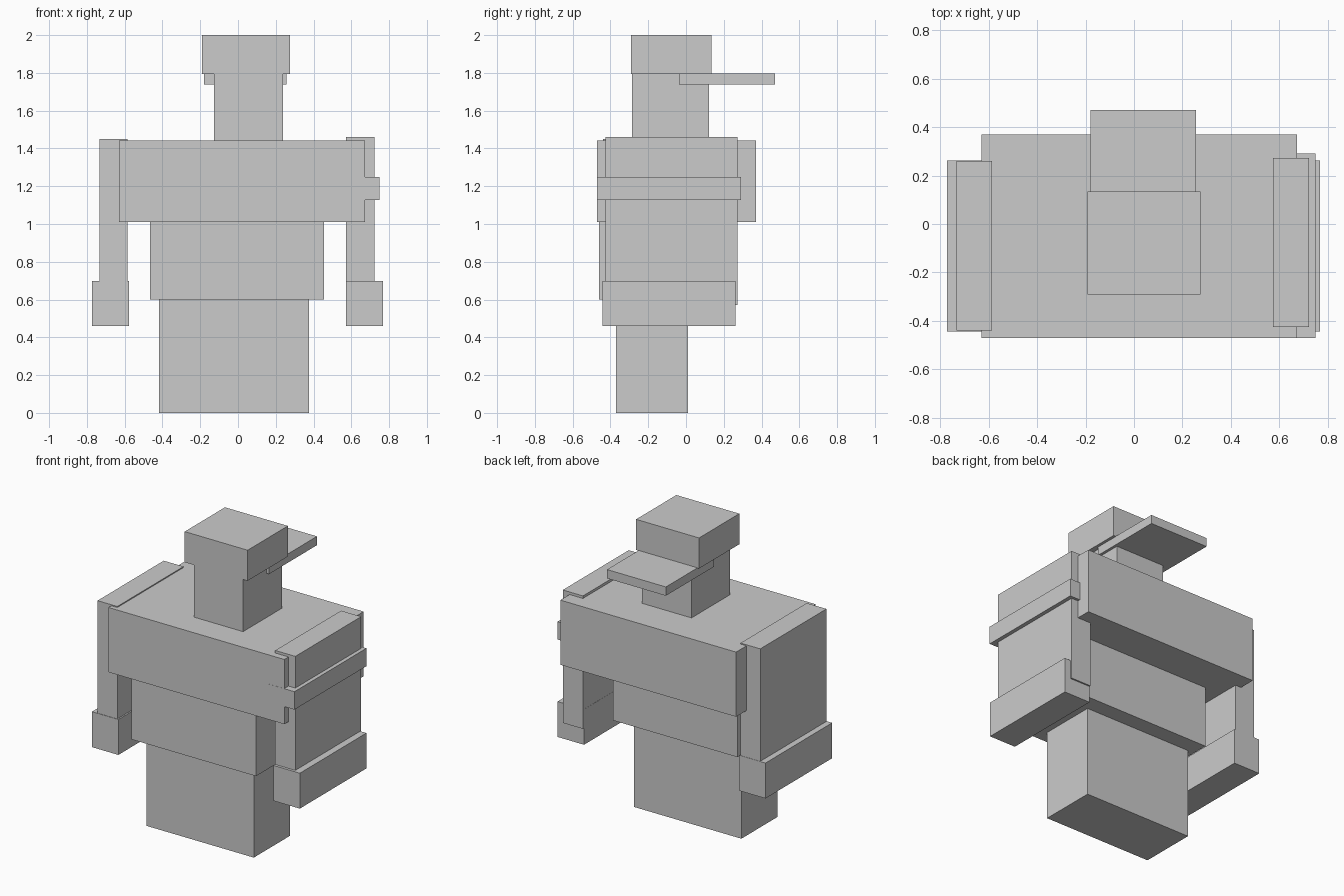
import bpy


def box(name, x, y, z):
    """Axis-aligned box from (min, max) ranges."""
    bpy.ops.mesh.primitive_cube_add(size=1)
    ob = bpy.context.object
    ob.name = name
    ob.location = [(a + b) / 2 for a, b in (x, y, z)]
    ob.scale = [b - a for a, b in (x, y, z)]
    bpy.ops.object.transform_apply(location=False, rotation=False, scale=True)
    return ob


# Lower body and torso
box("legs", (-0.418, 0.377), (-0.371, 0.011), (0, 0.602))
box("waist", (-0.465, 0.455), (-0.46, 0.12), (0.6, 1.012))
box("chest", (-0.63, 0.672), (-0.47, 0.37), (1.01, 1.443))

# Arms, hands and the band on one sleeve
box("left_arm", (-0.732, -0.586), (-0.44, 0.26), (0.57, 1.45))
box("right_arm", (0.573, 0.722), (-0.425, 0.272), (0.57, 1.46))
box("left_hand", (-0.772, -0.576), (-0.443, 0.262), (0.46, 0.697))
box("right_hand", (0.572, 0.768), (-0.443, 0.262), (0.46, 0.697))
box("arm_band", (0.56, 0.748), (-0.471, 0.29), (1.128, 1.248))

# Head with a cap whose brim points backwards
box("head", (-0.127, 0.238), (-0.286, 0.123), (1.44, 1.797))
box("cap", (-0.191, 0.275), (-0.291, 0.135), (1.795, 2.0))
box("cap_brim", (-0.18, 0.256), (-0.037, 0.47), (1.738, 1.797))
